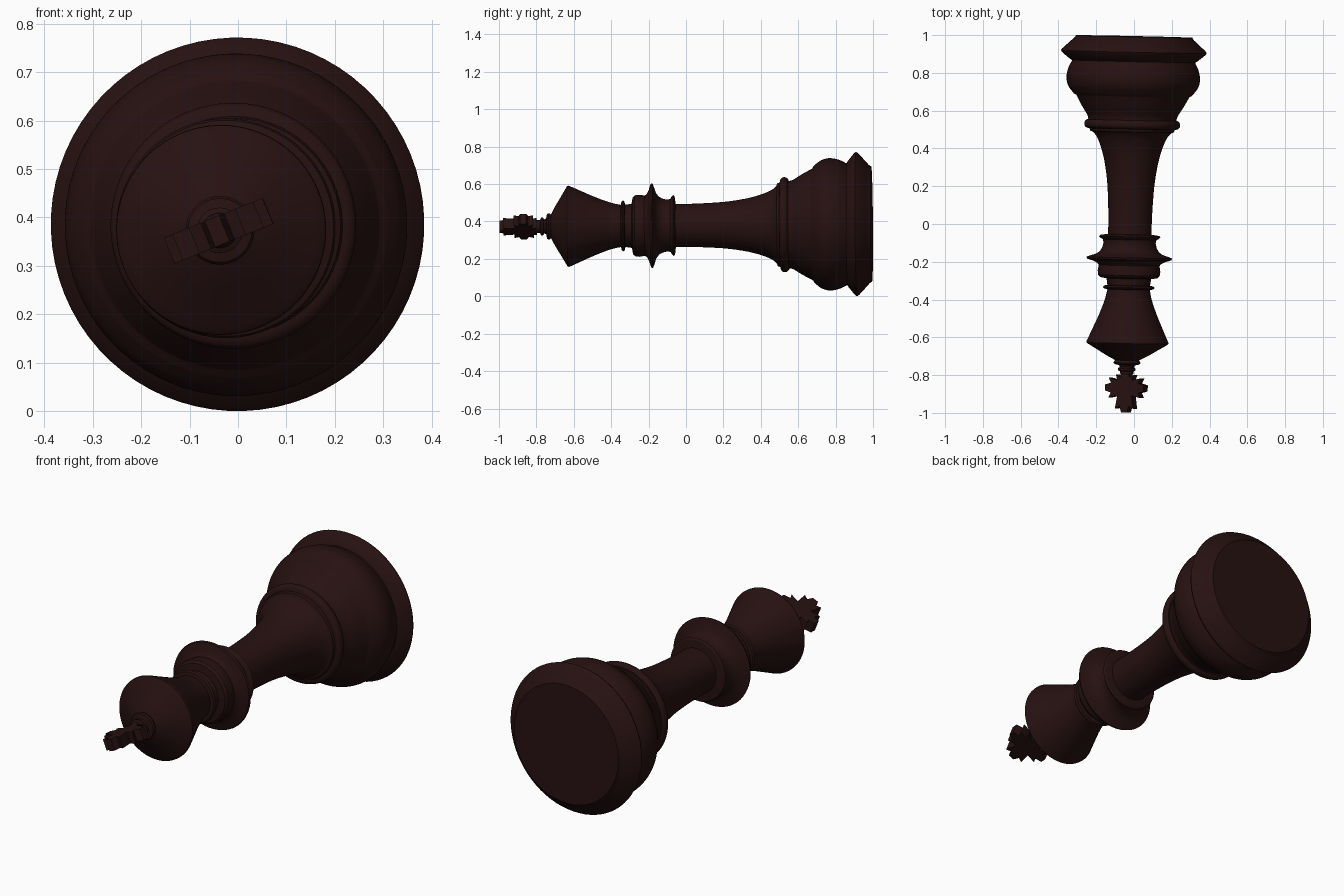
import bpy, bmesh, math
from mathutils import Matrix, Vector

if "Cube" in bpy.data.objects:
    bpy.data.objects.remove(bpy.data.objects["Cube"])

# One dark stained-wood colour
wood = bpy.data.materials.new("dark_red_brown_wood")
wood.diffuse_color = (0.02, 0.0055, 0.0055, 1)
wood.use_nodes = True
wood.node_tree.nodes["Principled BSDF"].inputs["Base Color"].default_value = wood.diffuse_color

# The piece lies along y (base at +y), slightly tilted
axis = Vector((0.022, 1, 0.0075)).normalized()
side = Vector((math.cos(math.radians(22)), 0, math.sin(math.radians(22))))
side = (side - axis * side.dot(axis)).normalized()
PLACE = Matrix((side, axis.cross(side), axis)).transposed().to_4x4()
PLACE.translation = (-0.021, 0, 0.379)
SEGMENTS = 72


def finish(name, bm):
    bm.transform(PLACE)
    bmesh.ops.recalc_face_normals(bm, faces=bm.faces)
    mesh = bpy.data.meshes.new(name)
    bm.to_mesh(mesh)
    bm.free()
    mesh.materials.append(wood)
    ob = bpy.data.objects.new(name, mesh)
    bpy.context.collection.objects.link(ob)
    bpy.ops.object.select_all(action='DESELECT')
    ob.select_set(True)
    bpy.context.view_layer.objects.active = ob
    bpy.ops.object.shade_smooth_by_angle(angle=math.radians(32))


def curve(points, steps=5):
    """Smooth curve through profile points."""
    p = [points[0]] + points + [points[-1]]
    out = []
    for i in range(1, len(p) - 2):
        for k in range(steps):
            t = k / steps
            out.append(tuple(0.5 * (2 * b + (c - a) * t + (2 * a - 5 * b + 4 * c - d) * t * t
                                    + (3 * b - a - 3 * c + d) * t ** 3)
                             for a, b, c, d in zip(p[i - 1], p[i], p[i + 1], p[i + 2])))
    return out + [points[-1]]


def lathe(name, profile):
    """Spin (position, radius) points about the axis; radius 0 closes the end."""
    bm = bmesh.new()
    rings = []
    for t, r in profile:
        if r == 0:
            rings.append([bm.verts.new((0, 0, t))] * SEGMENTS)
        else:
            rings.append([bm.verts.new((r * math.cos(a), r * math.sin(a), t))
                          for a in (2 * math.pi * k / SEGMENTS for k in range(SEGMENTS))])
    for lo, hi in zip(rings, rings[1:]):
        for k in range(SEGMENTS):
            n = (k + 1) % SEGMENTS
            bm.faces.new(list(dict.fromkeys((lo[k], lo[n], hi[n], hi[k]))))
    finish(name, bm)


# Base: flat foot, sharp rim, rounded bulge, stepped shoulder and bead
lathe("base", [(0.993, 0), (0.993, 0.308), (0.978, 0.318), (0.972, 0.326),
               (0.922, 0.38), (0.912, 0.386), (0.902, 0.38), (0.868, 0.338), (0.862, 0.327)]
      + curve([(0.855, 0.328), (0.82, 0.345), (0.77, 0.354), (0.725, 0.343), (0.685, 0.313)])
      + [(0.678, 0.3)]
      + curve([(0.675, 0.298), (0.62, 0.268), (0.575, 0.24), (0.55, 0.233)], 3)
      + curve([(0.55, 0.24), (0.54, 0.251), (0.525, 0.254), (0.512, 0.249), (0.505, 0.238)], 3)
      + [(0.503, 0.226)])

# Stem: waisted column
lathe("stem", [(0.503, 0.226), (0.49, 0.222)]
      + curve([(0.485, 0.208), (0.46, 0.187), (0.41, 0.165), (0.33, 0.143), (0.22, 0.126),
               (0.1, 0.118), (0.0, 0.115), (-0.055, 0.116)]))

# Collar: thin flange, wide sharp disc, drum and small ring
lathe("collar", [(-0.055, 0.116), (-0.06, 0.155), (-0.067, 0.163), (-0.075, 0.156),
                 (-0.083, 0.142), (-0.1, 0.138), (-0.125, 0.144), (-0.145, 0.155),
                 (-0.16, 0.175), (-0.17, 0.205), (-0.178, 0.227), (-0.188, 0.223),
                 (-0.198, 0.19), (-0.21, 0.168), (-0.22, 0.161), (-0.25, 0.166),
                 (-0.272, 0.163), (-0.284, 0.152), (-0.29, 0.118), (-0.325, 0.113),
                 (-0.328, 0.13), (-0.336, 0.137), (-0.344, 0.13), (-0.348, 0.113)])

# Crown: flared cup with a shallow cone on top
lathe("crown", curve([(-0.348, 0.113), (-0.4, 0.124), (-0.48, 0.153), (-0.56, 0.188), (-0.625, 0.217)], 3)
      + [(-0.632, 0.216)] + curve([(-0.636, 0.212), (-0.67, 0.155), (-0.7, 0.105), (-0.722, 0.062)], 3))

# Finial: stacked little rings under the cross
lathe("finial", [(-0.722, 0.062), (-0.727, 0.068), (-0.735, 0.071), (-0.743, 0.066),
                 (-0.748, 0.042), (-0.758, 0.038), (-0.765, 0.047), (-0.775, 0.047),
                 (-0.78, 0.036), (-0.79, 0.036), (-0.8, 0.03), (-0.8, 0)])

# Cross: four flared arms with pointed corners, extruded
bm = bmesh.new()
outline = []
for k, (reach, flare) in enumerate([(0.11, 0.052), (0.09, 0.05), (0.11, 0.052), (0.13, 0.052)]):
    rot = Matrix.Rotation(k * math.pi / 2, 2)
    arm = [(0.042, -0.04), (reach - 0.02, -flare), (reach - 0.033, -0.026), (reach, -0.016),
           (reach, 0.016), (reach - 0.033, 0.026), (reach - 0.02, flare)]
    outline += [rot @ Vector(p) for p in arm]
face = bm.faces.new([bm.verts.new((p.x, -0.029, p.y - 0.868)) for p in outline])
ext = bmesh.ops.extrude_face_region(bm, geom=[face])
bmesh.ops.translate(bm, vec=(0, 0.058, 0),
                    verts=[v for v in ext["geom"] if isinstance(v, bmesh.types.BMVert)])
bmesh.ops.triangulate(bm, faces=[f for f in bm.faces if len(f.verts) > 4])
finish("cross", bm)
